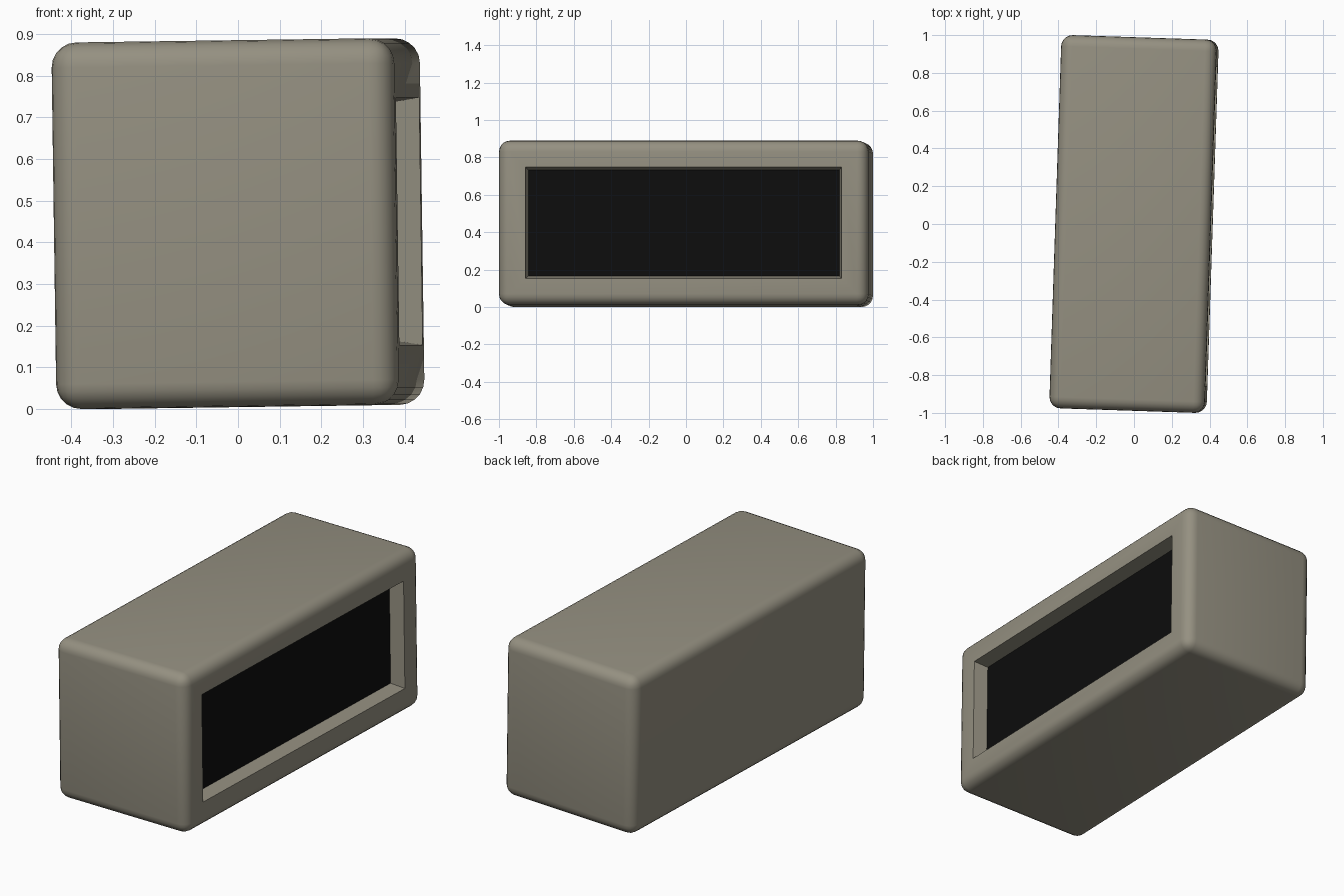
import bpy, bmesh, math
from mathutils import Matrix, Euler

if "Cube" in bpy.data.objects:
    bpy.data.objects.remove(bpy.data.objects["Cube"])

W, L, H, R = 0.823, 1.977, 0.88, 0.06


def material(name, color):
    m = bpy.data.materials.new(name)
    m.diffuse_color = (*color, 1)
    m.use_nodes = True
    m.node_tree.nodes["Principled BSDF"].inputs["Base Color"].default_value = m.diffuse_color
    return m


# Rounded box
bm = bmesh.new()
bmesh.ops.create_cube(bm, size=1, matrix=Matrix.Diagonal((W, L, H, 1)))
bmesh.ops.bevel(bm, geom=bm.edges[:], offset=R, segments=5, profile=0.5, affect='EDGES')

# Tapered recess in the right side, with a dark screen at its bottom
bm.normal_update()
screen = max((f for f in bm.faces if f.normal.x > 0.99), key=lambda f: f.calc_area())
bmesh.ops.inset_region(bm, faces=[screen], thickness=0.143 - R, use_even_offset=True)
bmesh.ops.inset_region(bm, faces=[screen], thickness=0.013, use_even_offset=True)
bmesh.ops.translate(bm, verts=screen.verts[:], vec=(-0.08, 0, 0))
screen.material_index = 1

# Slight lean and turn, then stand on the ground
tilt = Euler((0, math.radians(-0.8), math.radians(-1.9))).to_matrix()
bmesh.ops.transform(bm, matrix=tilt.to_4x4(), verts=bm.verts[:])
bmesh.ops.translate(bm, verts=bm.verts[:], vec=(0, 0, -min(v.co.z for v in bm.verts)))

mesh = bpy.data.meshes.new("screen_housing")
bm.to_mesh(mesh)
bm.free()
mesh.materials.append(material("warm grey", (0.30, 0.28, 0.22)))
mesh.materials.append(material("black", (0.004, 0.004, 0.004)))
box = bpy.data.objects.new("screen_housing", mesh)
bpy.context.collection.objects.link(box)
bpy.context.view_layer.objects.active = box
box.select_set(True)
bpy.ops.object.shade_smooth_by_angle(angle=math.radians(30))
